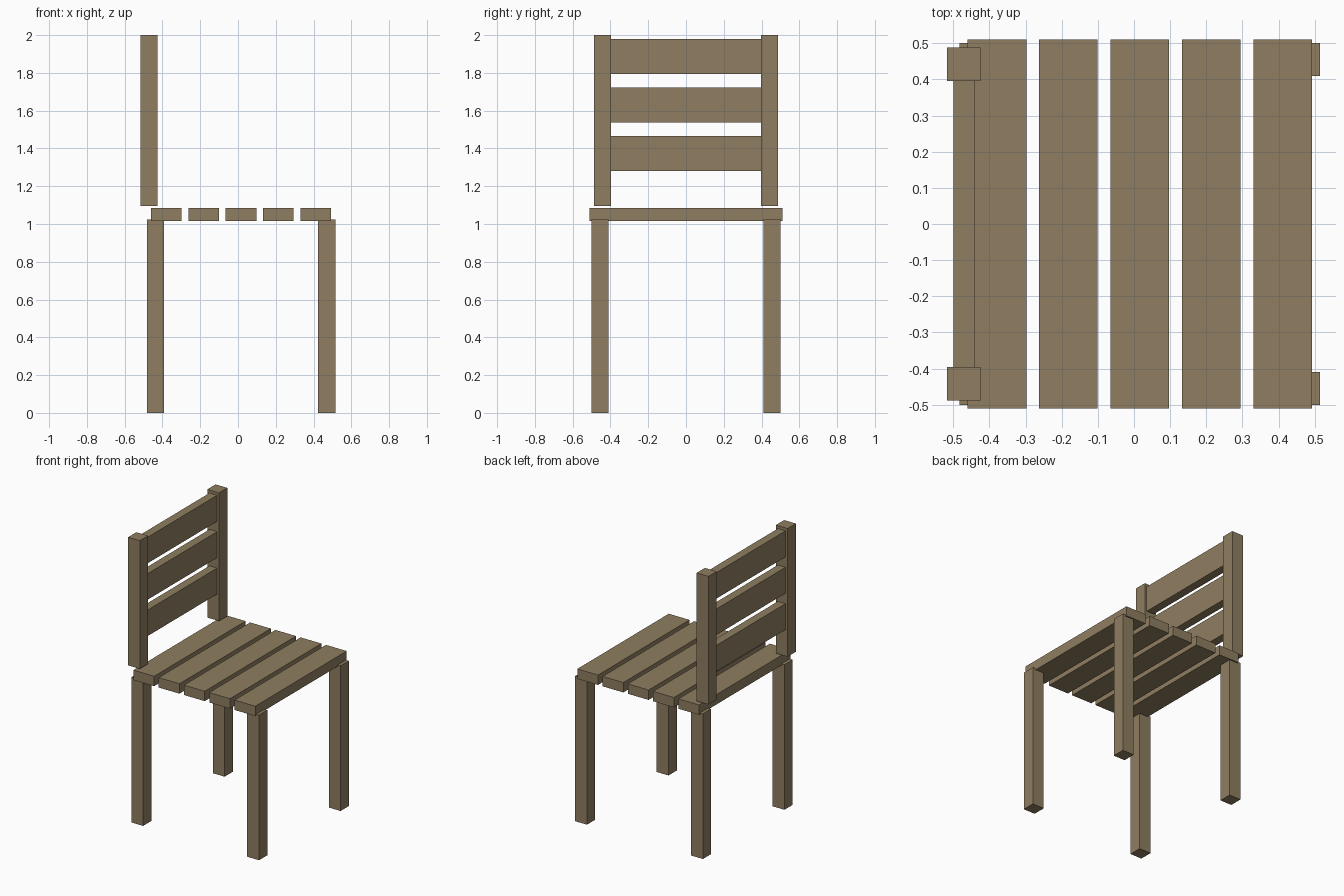
import bpy

# Remove the default cube
default = bpy.data.objects.get("Cube")
if default:
    bpy.data.objects.remove(default, do_unlink=True)

# Single weathered wood colour
wood = bpy.data.materials.new("weathered_wood")
wood.use_nodes = True
colour = (0.275, 0.208, 0.119, 1)
wood.diffuse_color = colour
bsdf = next(n for n in wood.node_tree.nodes if n.type == "BSDF_PRINCIPLED")
bsdf.inputs["Base Color"].default_value = colour
bsdf.inputs["Roughness"].default_value = 0.8


def beam(name, centre, size):
    """Square-edged piece of timber."""
    bpy.ops.mesh.primitive_cube_add(size=1, location=centre)
    ob = bpy.context.object
    ob.name = name
    ob.scale = size
    bpy.ops.object.transform_apply(location=False, rotation=False, scale=True)
    ob.data.materials.append(wood)
    return ob


THICK = 0.092   # legs and posts

# Legs and back posts, on both sides
for side, sign in (("front", -1), ("back", 1)):
    for end, x in (("rear", -0.437), ("fore", 0.469)):
        beam(f"{end}_leg_{side}", (x, sign * 0.455, 0.5125), (THICK, THICK, 1.025))
    beam(f"back_post_{side}", (-0.471, sign * 0.442, 1.5475), (THICK, THICK, 0.905))

# Seat slats
for i in range(5):
    beam(f"seat_slat_{i + 1}", (-0.379 + i * 0.1975, 0, 1.05), (0.162, 1.02, 0.07))

# Backrest slats between the posts
for i in range(3):
    beam(f"back_slat_{i + 1}", (-0.47, 0, 1.373 + i * 0.257), (0.06, 0.8, 0.184))
